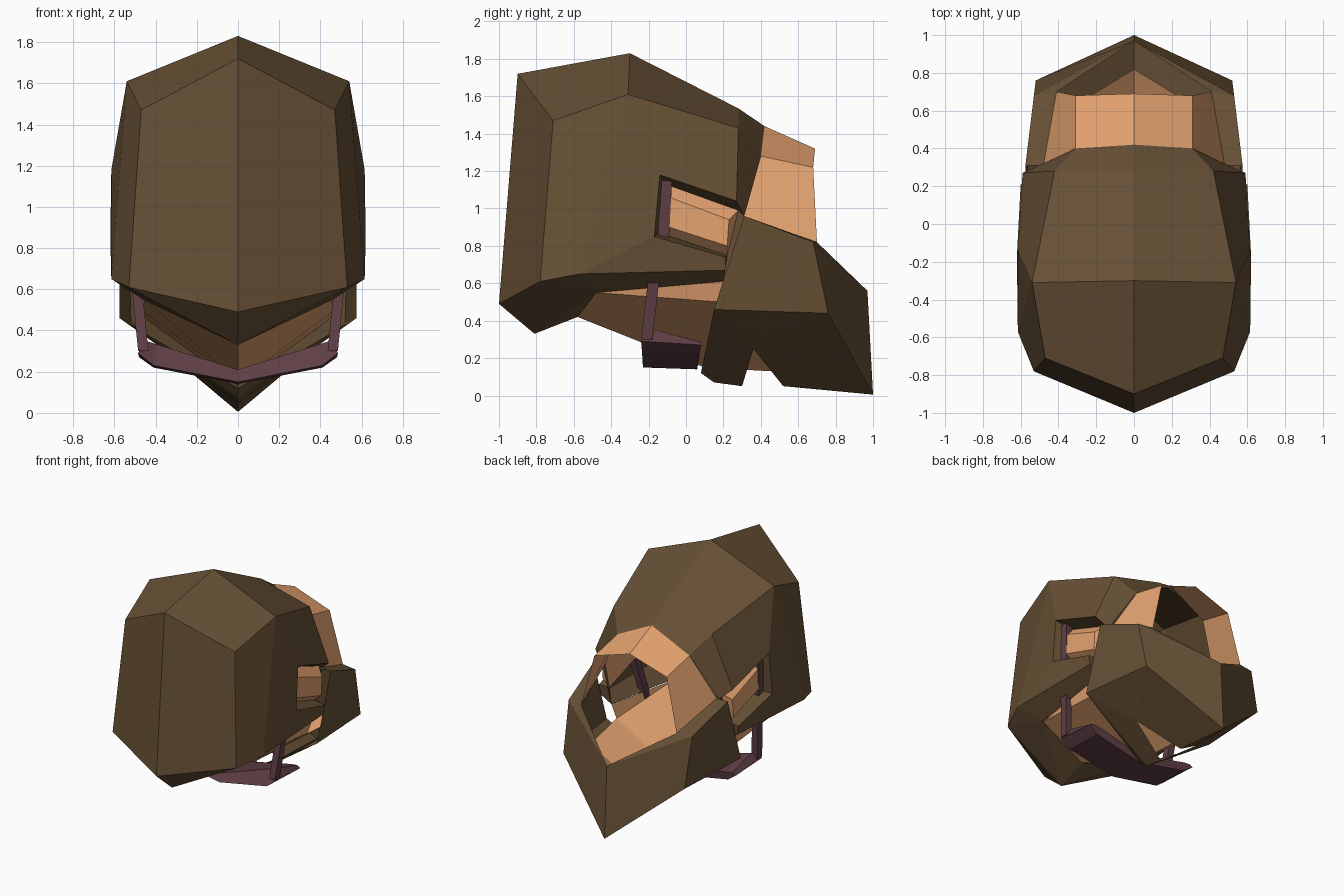
import bpy, bmesh

def mat(name, c):
    m = bpy.data.materials.new(name)
    m.diffuse_color = (*c, 1)
    return m

HAIR = mat("brown", (0.135, 0.08, 0.036))
SKIN = mat("skin", (0.79, 0.37, 0.165))
BAND = mat("plum", (0.115, 0.05, 0.06))

def half(name, verts, faces, m):
    """Build the +x half from a few points, then mirror it across x = 0."""
    bm = bmesh.new()
    for s in (1, -1):
        vs = [bm.verts.new((s * x, y, z)) for x, y, z in verts]
        for f in faces:
            bm.faces.new([vs[i] for i in (f if s > 0 else f[::-1])])
    bmesh.ops.remove_doubles(bm, verts=bm.verts, dist=0.001)
    bmesh.ops.recalc_face_normals(bm, faces=bm.faces)
    me = bpy.data.meshes.new(name)
    bm.to_mesh(me)
    bm.free()
    me.materials.append(m)
    ob = bpy.data.objects.new(name, me)
    bpy.context.collection.objects.link(ob)
    return ob

def loft(sections, cap=True):
    """Verts and faces for four-sided sections joined in order."""
    v = [p for s in sections for p in s]
    f = [(4*k + i, 4*k + (i+1) % 4, 4*k + 4 + (i+1) % 4, 4*k + 4 + i)
         for k in range(len(sections) - 1) for i in range(4)]
    n = len(v)
    return v, f + ([(3, 2, 1, 0), (n-4, n-3, n-2, n-1)] if cap else [])

# hair shell with ear windows
half("hair", [
    (0, -.30, 1.83), (0, -.90, 1.72), (0, -1, .49), (0, -.81, .33),
    (0, .28, 1.535), (0, .42, 1.44), (.54, -.31, 1.61), (.47, -.71, 1.47),
    (.53, -.78, .61), (.42, .28, 1.43), (.31, .40, 1.28), (.615, -.57, .65),
    (.59, .21, .67), (.615, -.14, 1.18), (.59, .27, 1.04), (.60, .21, .74),
    (.62, -.17, .85), (.50, .31, .96), (.46, -.48, .55), (.50, .20, .61),
    (0, -.58, .42),
    (.50, -.11, 1.13), (.50, .28, .99), (.50, .22, .75), (.50, -.14, .87)],
    [(0, 6, 7, 1), (0, 4, 9, 6), (1, 7, 8, 2), (7, 6, 11, 8),
     (6, 9, 14, 13), (6, 13, 16, 11), (11, 16, 15, 12),
     (4, 5, 10, 9), (9, 10, 17, 14),
     (2, 8, 3), (8, 11, 18), (3, 8, 18), (3, 18, 20), (11, 12, 19, 18),
     (13, 14, 22, 21), (16, 13, 21, 24), (15, 16, 24, 23),
     (14, 17, 22), (22, 17, 23), (23, 17, 19), (15, 23, 19, 12)], HAIR)

# beard with a rim on top, a back lip and a diamond opening underneath
half("beard", [
    (.575, .31, .96), (.53, .68, .82), (.52, .76, .44), (.575, .15, .46),
    (0, .97, .56), (0, 1, .005), (0, .15, .07), (0, .30, .05),
    (.28, .36, .25), (0, .52, .05), (.41, .70, .82), (.48, .31, .96),
    (0, .08, .12)],
    [(0, 1, 2, 3), (1, 4, 5, 2), (2, 5, 9, 8), (3, 2, 8), (3, 8, 7, 6),
     (0, 11, 10, 1), (1, 10, 4), (3, 6, 12)], HAIR)

# forehead and cheeks, open at the front
half("face", [
    (0, .42, 1.44), (0, .69, 1.32), (.31, .68, 1.22), (.31, .40, 1.28),
    (.41, .70, .82), (.48, .31, .96)],
    [(0, 1, 2, 3), (3, 2, 4, 5)], SKIN)

# jaw and neck underside
half("jaw", [
    (0, -.58, .42), (0, .10, .15), (0, .45, .13), (.45, -.48, .55),
    (.47, .18, .50), (.44, .55, .45), (.50, .20, .61), (0, .82, .35)],
    [(0, 1, 4, 3), (1, 2, 5, 4), (3, 4, 6), (2, 7, 5)], SKIN)

# ears sitting in the windows
v, f = loft([
    [(.50, -.11, 1.13), (.50, .28, .99), (.50, .22, .75), (.50, -.14, .87)],
    [(.56, -.09, 1.06), (.56, .23, .94), (.56, .22, .80), (.56, -.09, .90)]])
half("ear", v, f, SKIN)

# strap running down from behind the ear
def strap_cut(x, y, z):
    return [(x, y, z), (x - .05, y, z), (x - .05, y + .06, z), (x, y + .06, z)]

v, f = loft([strap_cut(.57, -.135, 1.15), strap_cut(.56, -.15, .86),
             strap_cut(.515, -.205, .60), strap_cut(.485, -.24, .30)])
half("strap", v, f, BAND)

# chin band
v, f = loft([
    [(.485, -.24, .29), (.45, -.16, .35), (.45, .08, .285), (.48, .08, .27)],
    [(.41, -.235, .23), (.40, -.16, .335), (.40, .08, .28), (.41, .07, .22)],
    [(0, -.23, .15), (0, -.20, .21), (0, .07, .20), (0, .06, .14)]], False)
half("chin_band", v, f + [(0, 1, 2, 3)], BAND)
